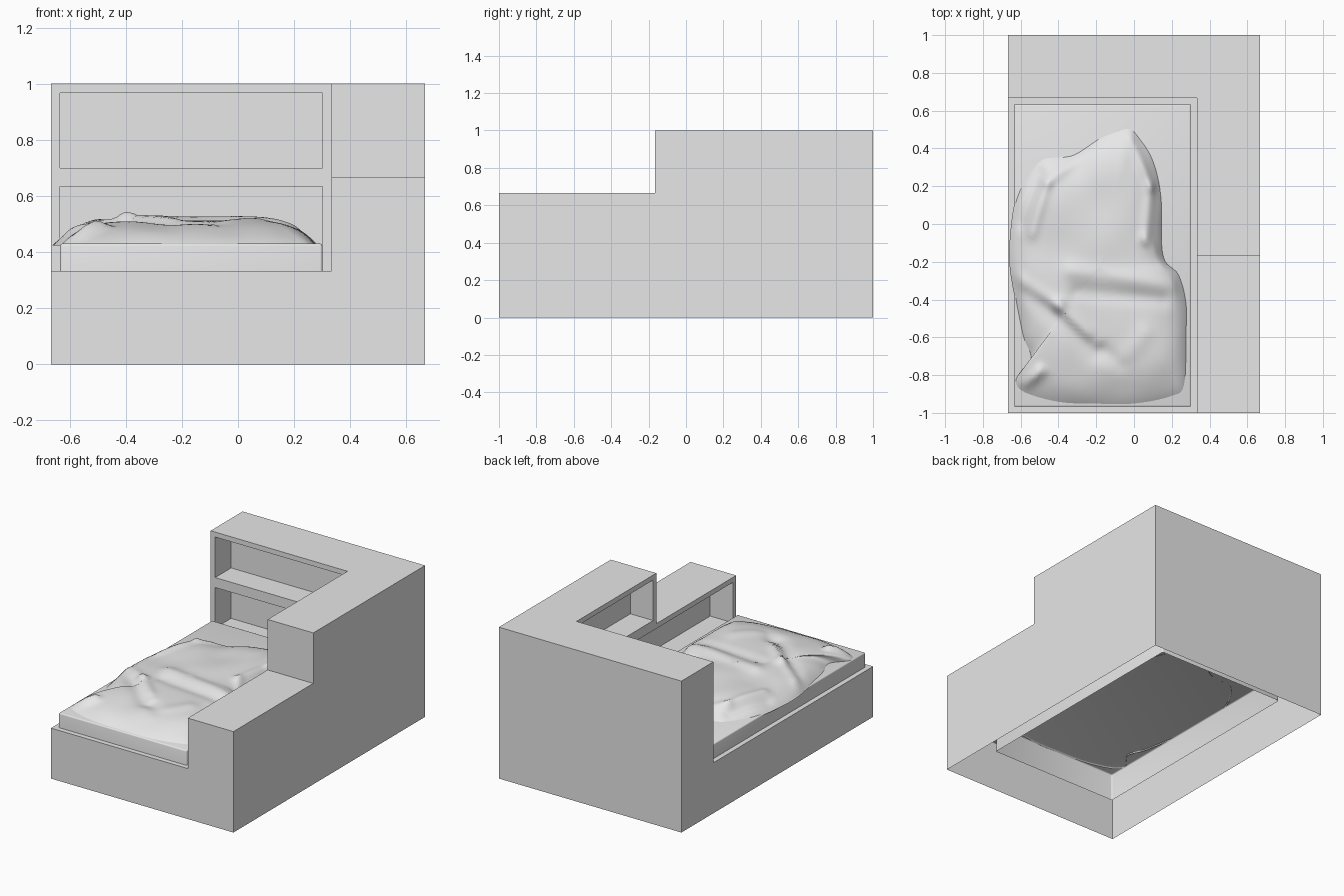
import bpy
import bmesh
import math
from mathutils import Vector, noise, geometry

cube = bpy.data.objects.get("Cube")
if cube:
    bpy.data.objects.remove(cube, do_unlink=True)

# One plain grey for everything
grey = bpy.data.materials.new("plain_grey")
grey.use_nodes = True
grey.diffuse_color = (0.8, 0.8, 0.8, 1)
grey.node_tree.nodes["Principled BSDF"].inputs["Base Color"].default_value = (0.8, 0.8, 0.8, 1)


def make_object(name, bm, smooth_angle=None):
    mesh = bpy.data.meshes.new(name)
    bm.to_mesh(mesh)
    bm.free()
    mesh.materials.append(grey)
    obj = bpy.data.objects.new(name, mesh)
    bpy.context.collection.objects.link(obj)
    if smooth_angle:
        bpy.ops.object.select_all(action='DESELECT')
        obj.select_set(True)
        bpy.context.view_layer.objects.active = obj
        bpy.ops.object.shade_smooth_by_angle(angle=math.radians(smooth_angle))
    return obj


# Main dimensions
T = 1 / 3           # base height and shelf thickness
W = 2 / 3           # half width
S = T / 2           # niche depth
P = 0.033           # panel thickness
LOW, HIGH = (T + P, W - P), (W + P, 1 - P)


def inside(v, span):
    return span[0] < v < span[1]


def kind(x, y, z):
    """Tell whether a spot is wood, open air or the well under the bed."""
    if abs(x) > W or abs(y) > 1 or z > 1:
        return "air"
    if z < 0:
        return "well"
    if z < T:
        in_well = inside(x, (P - W, T - P)) and inside(y, (P - 1, W - P))
        return "well" if in_well else "wood"
    if y > W:                                   # back shelf
        niche = inside(x, (P - W, T - P)) and y < W + S
        niche = niche and (inside(z, LOW) or inside(z, HIGH))
        return "air" if niche else "wood"
    if x > T:                                   # side shelf with a step
        if z > W and y < -S:
            return "air"
        low = inside(z, LOW) and inside(y, (P - 1, W - P))
        high = inside(z, HIGH) and inside(y, (P - S, W - P))
        return "air" if x < T + S and (low or high) else "wood"
    return "air"


# Bed frame: skin of the wooden cells, open underneath
cuts = [
    [-W, P - W, T - P, T, T + S, W],
    [-1, P - 1, -S, P - S, W - P, W, W + S, 1],
    [0, T, T + P, W - P, W, W + P, 1 - P, 1],
]
bm = bmesh.new()
for axis in range(3):
    u, v = (axis + 1) % 3, (axis + 2) % 3
    for a in cuts[axis]:
        for u0, u1 in zip(cuts[u], cuts[u][1:]):
            for v0, v1 in zip(cuts[v], cuts[v][1:]):
                spot = [0, 0, 0]
                spot[u], spot[v] = (u0 + u1) / 2, (v0 + v1) / 2
                spot[axis] = a - 0.005
                before = kind(*spot)
                spot[axis] = a + 0.005
                after = kind(*spot)
                if {before, after} != {"wood", "air"}:
                    continue
                corners = [(u0, v0), (u1, v0), (u1, v1), (u0, v1)]
                if after == "wood":
                    corners.reverse()
                verts = []
                for cu, cv in corners:
                    co = [0, 0, 0]
                    co[axis], co[u], co[v] = a, cu, cv
                    verts.append(bm.verts.new(co))
                bm.faces.new(verts)
bmesh.ops.remove_doubles(bm, verts=bm.verts, dist=0.0005)
bmesh.ops.dissolve_limit(bm, angle_limit=0.01, verts=bm.verts, edges=bm.edges)
make_object("bed_frame", bm)

# Mattress: soft-edged box, open underneath
TOP, BOTTOM = 0.43, 0.25
bm = bmesh.new()
bmesh.ops.create_cube(bm, size=1)
for vert in bm.verts:
    vert.co.x = T - P if vert.co.x > 0 else P - W
    vert.co.y = W - P if vert.co.y > 0 else P - 1
    vert.co.z = TOP if vert.co.z > 0 else BOTTOM
bm.normal_update()
bmesh.ops.delete(bm, geom=[f for f in bm.faces if f.normal.z < -0.5], context='FACES')
edges = [e for e in bm.edges if not e.is_boundary]
bmesh.ops.bevel(bm, geom=edges, offset=0.008, segments=3, profile=0.5, affect='EDGES')
make_object("mattress", bm, 40)

# Blanket: crumpled sheet spread from a centre to a hand-laid outline
outline = [Vector(p) for p in (
    (-.02, .51), (.03, .46), (.09, .37), (.13, .25), (.15, .1), (.15, -.1),
    (.17, -.2), (.24, -.27), (.28, -.42), (.28, -.6), (.27, -.86), (.2, -.92),
    (0, -.96), (-.2, -.96), (-.4, -.95), (-.58, -.9), (-.63, -.83), (-.55, -.72),
    (-.59, -.6), (-.63, -.4), (-.66, -.2), (-.65, 0), (-.62, .15), (-.55, .28),
    (-.48, .35), (-.37, .36), (-.3, .38), (-.18, .46), (-.08, .5))]

# Folds: two ends, width and height of each ridge or crease
folds = [
    ((-.64, -.28), (-.4, -.43), .035, .018),
    ((-.4, -.43), (-.2, -.62), .035, .022),
    ((-.55, -.36), (-.2, -.68), .05, -.016),
    ((-.2, -.62), (-.08, -.75), .04, -.014),
    ((-.08, -.75), (.06, -.58), .05, .01),
    ((-.33, -.25), (.2, -.32), .05, .016),
    ((-.3, -.36), (.15, -.4), .04, -.012),
    ((-.28, .37), (-.46, .22), .03, .014),
    ((-.46, .22), (-.54, -.05), .03, .014),
    ((-.5, .27), (-.6, 0), .03, -.016),
    ((-.01, .46), (.09, .2), .03, .02),
    ((.09, .2), (.06, -.08), .03, .014),
    ((.06, -.08), (.16, -.2), .03, .014),
    ((-.57, -.85), (-.5, -.78), .03, .03),
]


def height(p, t):
    z = TOP - 0.006 + 0.088 * (1 - t ** 6)
    fade = min(1, (1 - t) * 8)
    for a, b, width, rise in folds:
        near, s = geometry.intersect_point_line(p, Vector(a), Vector(b))
        s = min(1, max(0, s))
        d = (p - Vector(a).lerp(Vector(b), s)).length
        z += fade * rise * math.exp(-(d / width) ** 2)
    z += fade * 0.012 * noise.noise(Vector((p.x * 5, p.y * 4, 1)))
    return min(z, 0.542)


STEPS, RINGS = 6, 36
rim = []
count = len(outline)
for i in range(count):
    p0, p1, p2, p3 = (outline[(i + k) % count] for k in (-1, 0, 1, 2))
    for j in range(STEPS):
        s = j / STEPS
        rim.append(0.5 * (2 * p1 + (p2 - p0) * s + (2 * p0 - 5 * p1 + 4 * p2 - p3) * s ** 2
                          + (3 * p1 - p0 - 3 * p2 + p3) * s ** 3))
centre = Vector((-0.18, -0.22))
bm = bmesh.new()
hub = bm.verts.new((*centre, height(centre, 0)))
previous = None
for k in range(1, RINGS + 1):
    t = (k / RINGS) ** 0.8
    ring = []
    for edge_point in rim:
        p = centre.lerp(edge_point, t)
        ring.append(bm.verts.new((p.x, p.y, height(p, t))))
    for i in range(len(ring)):
        n = (i + 1) % len(ring)
        if previous:
            bm.faces.new((previous[i], previous[n], ring[n], ring[i]))
        else:
            bm.faces.new((hub, ring[n], ring[i]))
    previous = ring
bmesh.ops.recalc_face_normals(bm, faces=bm.faces)
bm.normal_update()
if sum(f.normal.z for f in bm.faces) < 0:
    bmesh.ops.reverse_faces(bm, faces=bm.faces)
make_object("blanket", bm, 60)
